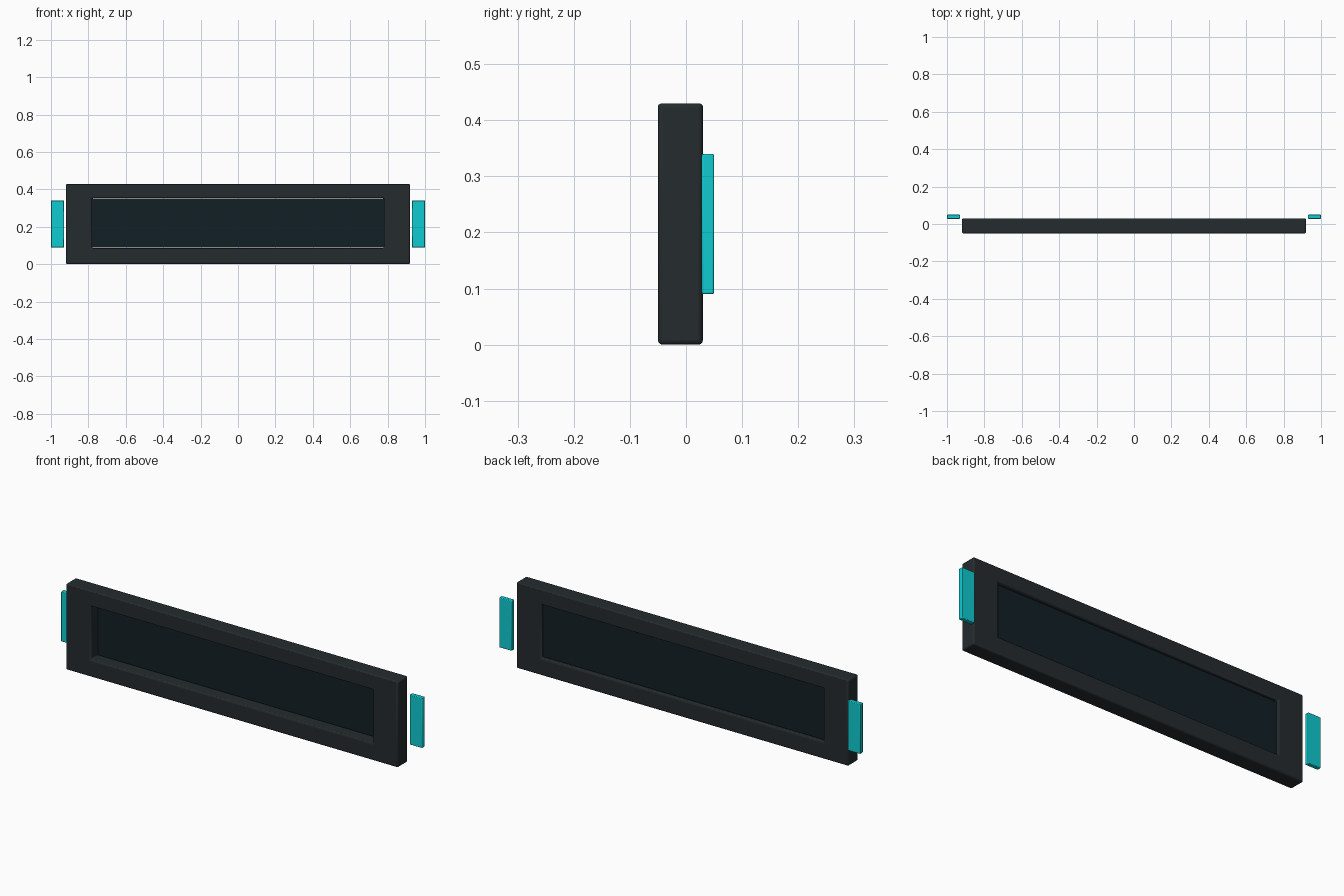
import bpy

if "Cube" in bpy.data.objects:
    bpy.data.objects.remove(bpy.data.objects["Cube"])


def material(name, color):
    m = bpy.data.materials.new(name)
    m.diffuse_color = color
    m.use_nodes = True
    m.node_tree.nodes["Principled BSDF"].inputs["Base Color"].default_value = m.diffuse_color
    return m


dark = material("dark_casing", (0.018, 0.024, 0.027, 1))
glass = material("dark_glass", (0.006, 0.014, 0.018, 1))
teal = material("teal", (0.005, 0.6, 0.64, 1))


def box(name, lo, hi, mat=None):
    bpy.ops.mesh.primitive_cube_add(size=1, location=[(a + b) / 2 for a, b in zip(lo, hi)])
    o = bpy.context.object
    o.name = name
    o.scale = [b - a for a, b in zip(lo, hi)]
    bpy.ops.object.transform_apply(location=False, rotation=False, scale=True)
    if mat:
        o.data.materials.append(mat)
    return o


def bevel(o, width, segments=3):
    b = o.modifiers.new("bevel", 'BEVEL')
    b.width = width
    b.segments = segments
    b.limit_method = 'ANGLE'
    bpy.ops.object.select_all(action='DESELECT')
    o.select_set(True)
    bpy.context.view_layer.objects.active = o
    bpy.ops.object.shade_smooth_by_angle()


# Casing: rounded slab with a rectangular window cut through it
frame = box("frame", (-0.92, -0.05, 0.0), (0.92, 0.03, 0.43), dark)
cutter = box("window_cutter", (-0.78, -0.2, 0.086), (0.78, 0.2, 0.354))
cut = frame.modifiers.new("window", 'BOOLEAN')
cut.operation = 'DIFFERENCE'
cut.solver = 'EXACT'
cut.object = cutter
bpy.context.view_layer.objects.active = frame
bpy.ops.object.modifier_apply(modifier=cut.name)
bpy.data.objects.remove(cutter)
bevel(frame, 0.008)

# Glass pane set near the back, with thin slits above and below
box("glass_pane", (-0.78, 0.005, 0.09), (0.78, 0.017, 0.35), glass)

# Teal tabs behind both ends
for side, name in ((-1, "left_tab"), (1, "right_tab")):
    xs = sorted((side * 0.93, side * 1.0))
    tab = box(name, (xs[0], 0.028, 0.09), (xs[1], 0.05, 0.34), teal)
    bevel(tab, 0.003, 2)
